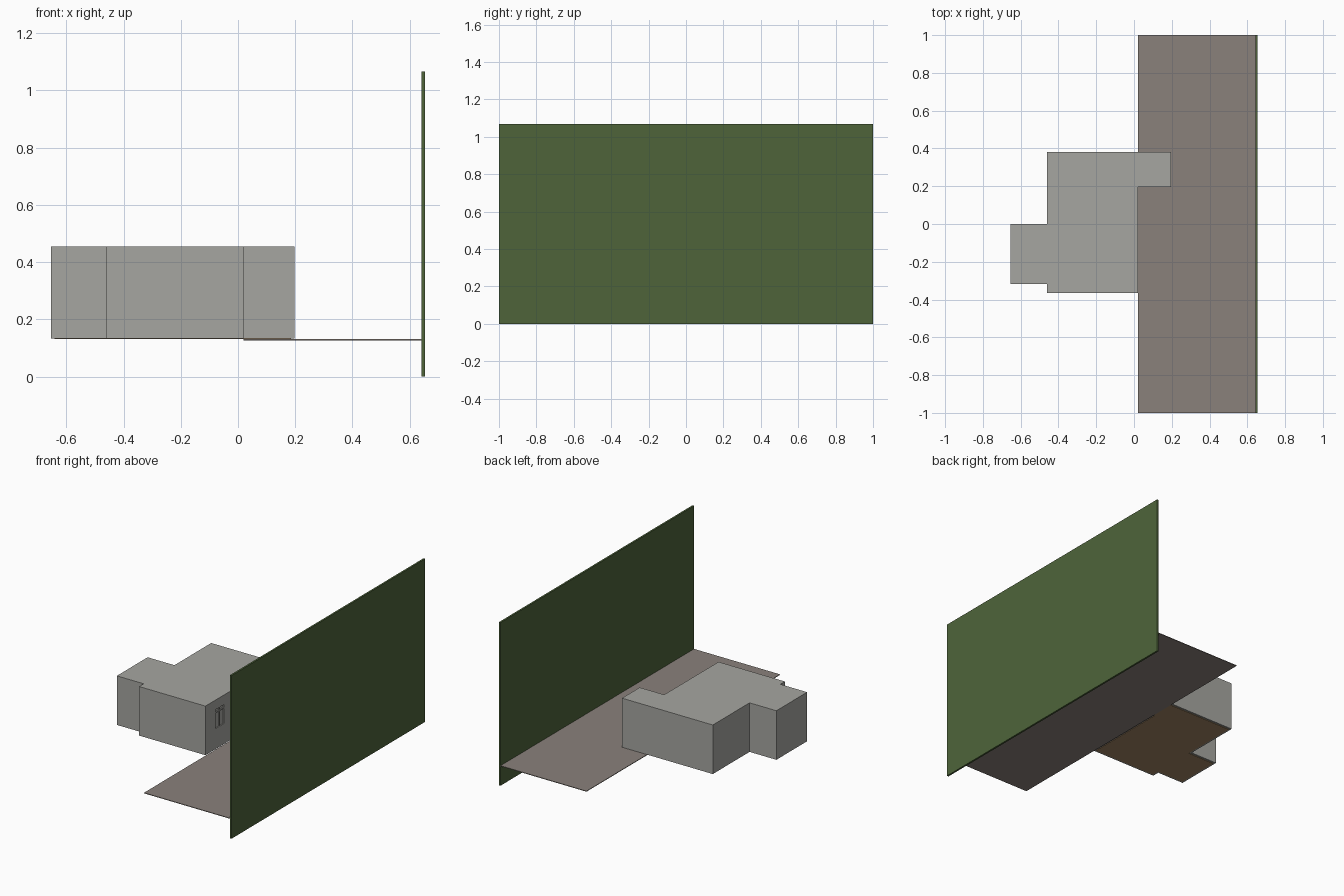
import bpy, bmesh
from mathutils import Vector

if "Cube" in bpy.data.objects:
    bpy.data.objects.remove(bpy.data.objects["Cube"])


def material(name, rgb):
    """Flat colour from 0-255 sRGB values."""
    m = bpy.data.materials.new(name)
    lin = [((c / 255 + 0.055) / 1.055) ** 2.4 for c in rgb]
    m.diffuse_color = (*lin, 1)
    m.use_nodes = True
    m.node_tree.nodes["Principled BSDF"].inputs["Base Color"].default_value = m.diffuse_color
    return m


GREY = material("wall grey", (166, 166, 161))
GREEN = material("hedge green", (78, 100, 58))
PAVING = material("paving taupe", (138, 129, 123))
WOOD = material("floor brown", (160, 132, 98))


def prism(name, outline, z0, z1, mat, bottom=True):
    """Extrude a counter-clockwise plan outline from z0 to z1."""
    bm = bmesh.new()
    base = bm.faces.new([bm.verts.new((x, y, z0)) for x, y in outline])
    new = bmesh.ops.extrude_face_region(bm, geom=[base], use_keep_orig=True)
    bmesh.ops.translate(bm, vec=(0, 0, z1 - z0),
                        verts=[v for v in new["geom"] if isinstance(v, bmesh.types.BMVert)])
    bmesh.ops.recalc_face_normals(bm, faces=bm.faces)
    if not bottom:
        low = [f for f in bm.faces if f.calc_center_median().z < z0 + 1e-5]
        bmesh.ops.delete(bm, geom=low, context='FACES_ONLY')
    me = bpy.data.meshes.new(name)
    bm.to_mesh(me)
    bm.free()
    ob = bpy.data.objects.new(name, me)
    bpy.context.collection.objects.link(ob)
    me.materials.append(mat)
    return ob


def box(name, x0, x1, y0, y1, z0, z1, mat):
    return prism(name, [(x0, y0), (x1, y0), (x1, y1), (x0, y1)], z0, z1, mat)


def inset(outline, d):
    """Move every edge of a right-angled outline inward by d."""
    pts = [Vector(p) for p in outline]
    out = []
    for i, p in enumerate(pts):
        a = (p - pts[i - 1]).normalized()
        b = (pts[(i + 1) % len(pts)] - p).normalized()
        out.append(p + d * Vector((-a.y - b.y, a.x + b.x)))
    return out


# Garden: tall hedge and paved strip
box("hedge", 0.642, 0.654, -1, 1, 0, 1.067, GREEN)
box("paving", 0.02, 0.642, -1, 1, 0.127, 0.131, PAVING)

# House: hollow walls with a flat roof, and a floor set inside
plan = [(-0.46, -0.365), (0.02, -0.365), (0.02, 0.197), (0.197, 0.197),
        (0.197, 0.38), (-0.46, 0.38), (-0.46, 0), (-0.654, 0),
        (-0.654, -0.318), (-0.46, -0.318)]
walls = prism("house_walls", plan, 0.134, 0.455, GREY, bottom=False)
shell = walls.modifiers.new("thickness", 'SOLIDIFY')
shell.thickness = 0.012
shell.offset = -1
shell.use_even_offset = True
prism("house_floor", inset(plan, 0.012), 0.131, 0.136, WOOD)

# Windows facing the garden: opening, recessed pane, mullion and transom
Z0, Z1, HALF = 0.268, 0.392, 0.045
for n, y in enumerate((-0.217, 0.05), 1):
    cutter = box(f"window_cutter_{n}", 0, 0.04, y - HALF, y + HALF, Z0, Z1, GREY)
    cutter.hide_render = True
    cutter.hide_viewport = True
    cut = walls.modifiers.new(f"opening_{n}", 'BOOLEAN')
    cut.operation = 'DIFFERENCE'
    cut.solver = 'EXACT'
    cut.object = cutter
    box(f"window_pane_{n}", 0.009, 0.013, y - HALF, y + HALF, Z0, Z1, GREY)
    box(f"window_mullion_{n}", 0.012, 0.019, y - 0.004, y + 0.004, Z0, Z1, GREY)
    box(f"window_transom_{n}", 0.012, 0.019, y - HALF, y + HALF, 0.366, 0.374, GREY)
